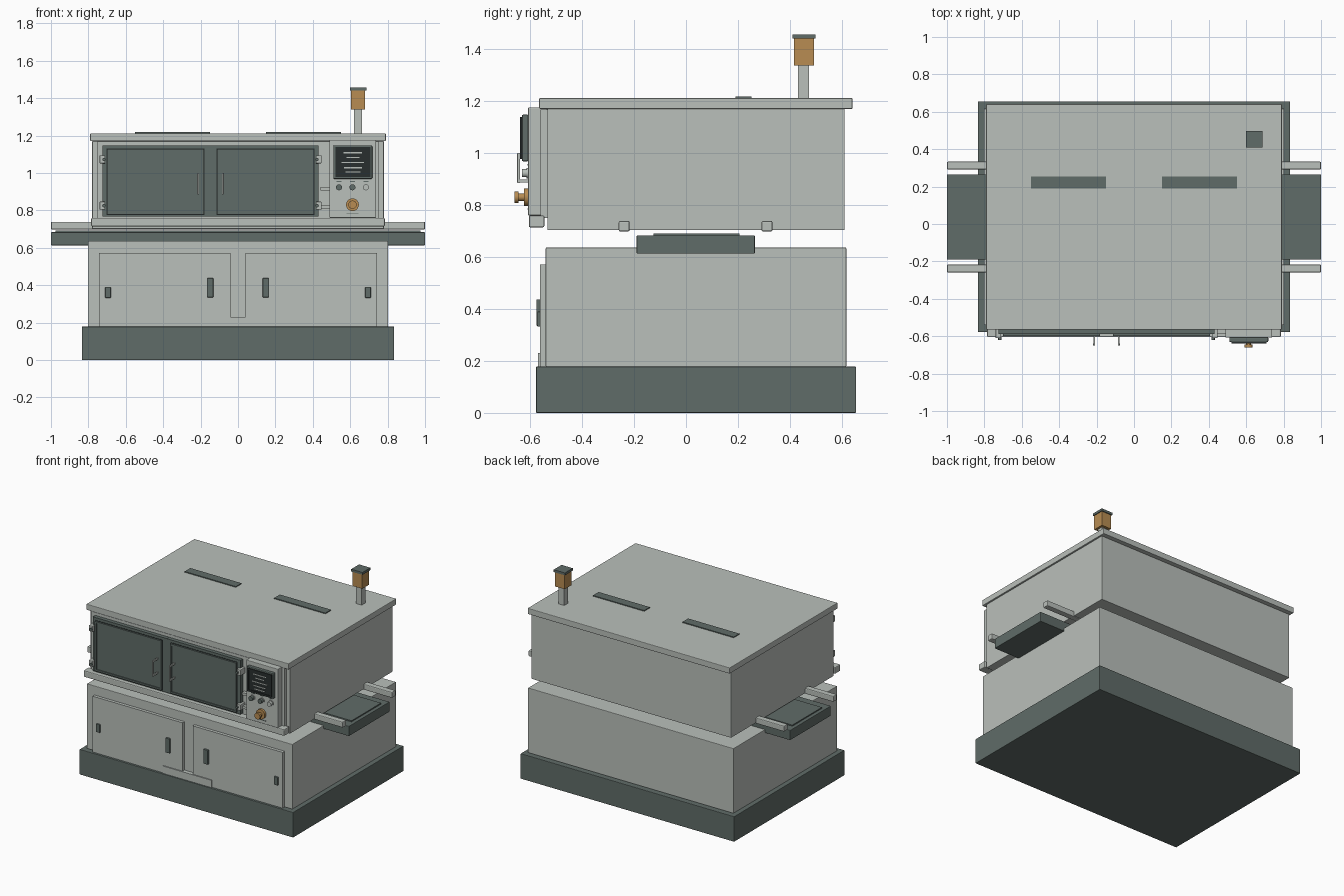
import bpy, math

if "Cube" in bpy.data.objects:
    bpy.data.objects.remove(bpy.data.objects["Cube"])


def material(name, rgb):
    m = bpy.data.materials.new(name)
    m.diffuse_color = (*rgb, 1)
    m.use_nodes = True
    m.node_tree.nodes["Principled BSDF"].inputs["Base Color"].default_value = m.diffuse_color
    return m


LIGHT = material("light_grey", (0.49, 0.525, 0.495))
DARK = material("dark_slate", (0.117, 0.15, 0.138))
BLACK = material("near_black", (0.022, 0.028, 0.028))
AMBER = material("amber", (0.48, 0.265, 0.085))


def box(name, x, y, z, mat, bevel=0.0):
    """Box from (min, max) ranges."""
    bpy.ops.mesh.primitive_cube_add(size=1, location=[(a + b) / 2 for a, b in (x, y, z)])
    o = bpy.context.object
    o.name = name
    o.scale = [b - a for a, b in (x, y, z)]
    bpy.ops.object.transform_apply(location=False, rotation=False, scale=True)
    o.data.materials.append(mat)
    if bevel:
        b = o.modifiers.new("bevel", 'BEVEL')
        b.width = bevel
        b.segments = 2
    return o


def knob(name, x, z, r, y0, y1, mat, sides=24):
    """Cylinder along y."""
    bpy.ops.mesh.primitive_cylinder_add(vertices=sides, radius=r, depth=y1 - y0,
                                        location=(x, (y0 + y1) / 2, z),
                                        rotation=(math.pi / 2, 0, 0))
    o = bpy.context.object
    o.name = name
    o.data.materials.append(mat)
    bpy.ops.object.shade_smooth_by_angle()
    return o


def frame(name, x, y, z, t, mat):
    """Four bars around a rectangle facing -y."""
    for s, (a, b) in {"left": (x[0], x[0] + t), "right": (x[1] - t, x[1])}.items():
        box(f"{name}_{s}", (a, b), y, z, mat)
    for s, (a, b) in {"bottom": (z[0], z[0] + t), "top": (z[1] - t, z[1])}.items():
        box(f"{name}_{s}", (x[0] + t, x[1] - t), y, (a, b), mat)


def mirrored(s, a, b):
    return tuple(sorted((s * a, s * b)))


# Main stack of bodies
box("base_plinth", (-.835, .835), (-.577, .655), (0, .178), DARK, .003)
box("lower_cabinet", (-.803, .803), (-.54, .617), (.178, .636), LIGHT, .003)
box("upper_housing", (-.78, .78), (-.534, .611), (.703, 1.17), LIGHT, .003)
box("roof_plate", (-.79, .79), (-.565, .641), (1.17, 1.212), LIGHT, .004)
box("front_face", (-.755, .755), (-.56, -.53), (.75, 1.168), LIGHT)
box("front_sill_bar", (-.785, .785), (-.605, -.545), (.714, .76), LIGHT, .006)

# Conveyor running through the gap, with side rails
box("conveyor_bed", (-1, 1), (-.19, .265), (.613, .683), DARK, .003)
box("conveyor_belt", (-.975, .975), (-.125, .205), (.683, .691), DARK)
for n, y in (("front", -.238), ("rear", .312)):
    box(f"{n}_conveyor_rail", (-1, 1), (y - .021, y + .021), (.698, .739), LIGHT, .006)

# Lower cabinet doors with pulls and hinge plates
for n, s in (("left", -1), ("right", 1)):
    box(f"{n}_cabinet_door", mirrored(s, .04, .743), (-.562, -.535), (.178, .572), LIGHT)
    box(f"{n}_cabinet_pull", mirrored(s, .132, .166), (-.576, -.56), (.335, .437), DARK, .003)
    box(f"{n}_cabinet_latch", mirrored(s, .68, .71), (-.572, -.56), (.332, .39), DARK, .003)
box("cabinet_toe_plate", (-.19, .19), (-.569, -.535), (.178, .23), LIGHT)

# Oven doors either side of the meeting line at x = -0.147
MID = -.147
for n, s in (("left", -1), ("right", 1)):
    def rng(a, b):
        return tuple(sorted((MID + s * a, MID + s * b)))
    box(f"{n}_door_surround", rng(.001, .577), (-.587, -.555), (.766, 1.148), DARK)
    box(f"{n}_door_gasket", rng(.033, .556), (-.589, -.587), (.774, 1.13), BLACK)
    box(f"{n}_door_panel", rng(.048, .541), (-.593, -.587), (.789, 1.115), DARK)
    frame(f"{n}_door_rim", rng(.036, .553), (-.6, -.587), (.777, 1.127), .012, DARK)
    # Pull handle on two standoffs
    hx = MID + s * .066
    box(f"{n}_door_handle", (hx - .005, hx + .005), (-.65, -.638), (.885, 1.0), LIGHT, .002)
    for z in (.893, .992):
        box(f"{n}_handle_standoff", (hx - .004, hx + .004), (-.64, -.592), (z - .006, z + .006), LIGHT)
    # Hinges at the outer edge
    for z in (.825, 1.072):
        box(f"{n}_door_hinge", rng(.563, .593), (-.61, -.555), (z - .021, z + .021), LIGHT, .003)
        knob(f"{n}_hinge_pin", MID + s * .57, z, .009, -.62, -.605, DARK, 12)
for z in (.82, .915):
    box("panel_bracket", (.44, .495), (-.585, -.555), (z - .009, z + .009), LIGHT)

# Control panel with screen
box("control_panel", (.489, .738), (-.608, -.534), (.76, 1.176), LIGHT, .004)
box("screen_bezel", (.51, .718), (-.632, -.605), (.968, 1.148), DARK, .006)
frame("screen_lip", (.52, .708), (-.638, -.63), (.978, 1.138), .01, BLACK)
box("screen_glass", (.53, .698), (-.634, -.631), (.988, 1.128), BLACK)
for z, w in ((1.108, .05), (1.083, .035), (1.056, .06), (1.028, .048), (1.005, .04)):
    box("screen_bar", (.614 - w, .614 + w), (-.637, -.633), (z - .003, z + .003), LIGHT)

# Push buttons and stop knob
for x, m in ((.54, DARK), (.612, DARK), (.684, LIGHT)):
    knob("button_collar", x, .923, .02, -.613, -.605, LIGHT)
    knob("push_button", x, .923, .016, -.632, -.61, m)
    box("button_label_plate", (x - .013, x + .013), (-.61, -.607), (.952, .957), DARK)
knob("stop_collar", .612, .83, .034, -.624, -.606, AMBER)
knob("stop_stem", .612, .83, .014, -.646, -.62, AMBER)
knob("stop_head", .612, .83, .022, -.66, -.644, AMBER)
box("stop_label_plate", (.58, .644), (-.61, -.607), (.782, .787), DARK)

# Roof vents
for n, s in (("left", -1), ("right", 1)):
    box(f"{n}_roof_vent", mirrored(s, .15, .55), (.19, .253), (1.21, 1.218), DARK)

# Signal beacon
box("beacon_post", (.62, .664), (.432, .474), (1.21, 1.34), LIGHT)
box("beacon_lamp", (.604, .68), (.416, .492), (1.338, 1.44), AMBER)
box("beacon_cap", (.598, .686), (.41, .498), (1.44, 1.457), DARK)
